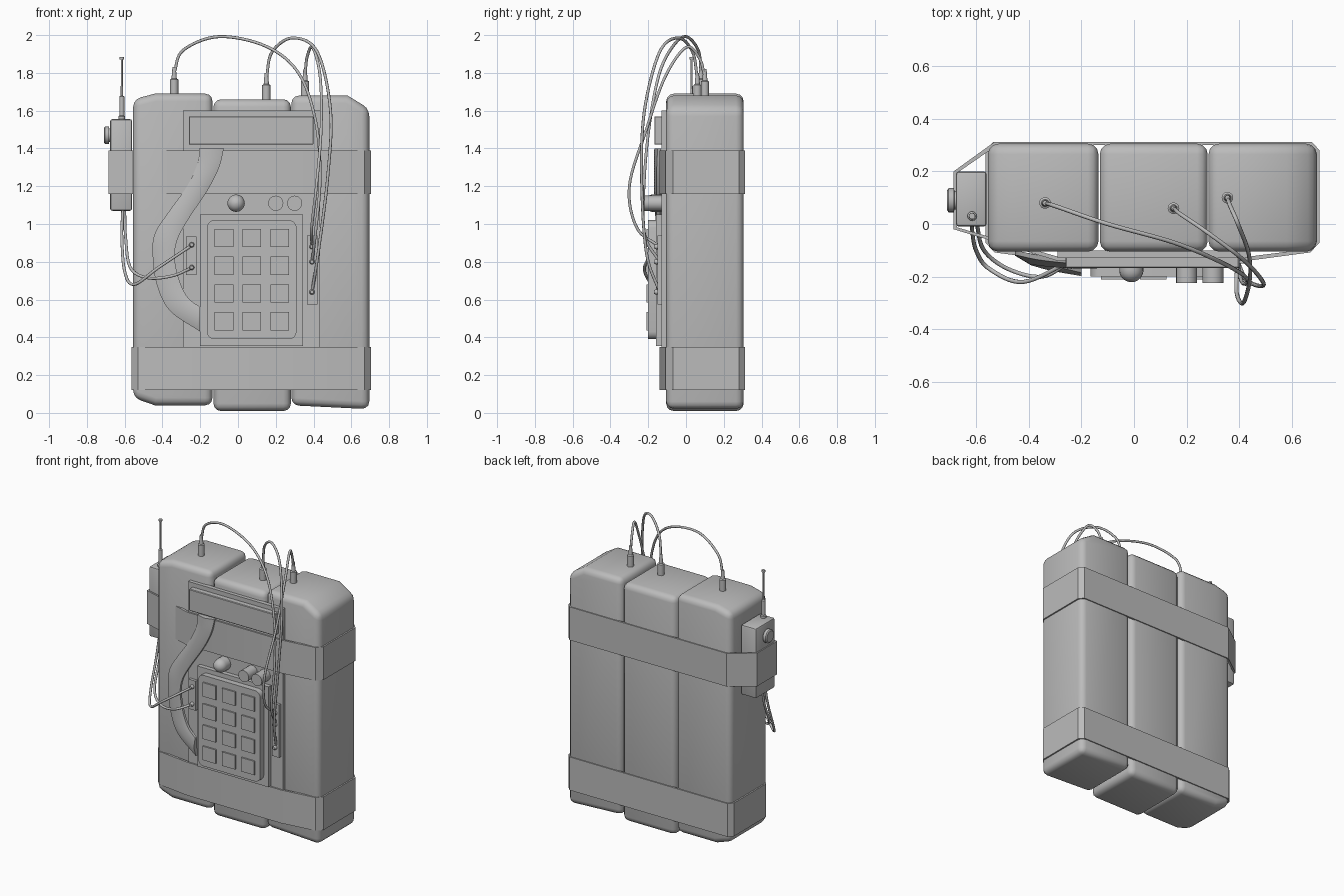
import bpy, bmesh, math
from mathutils import Vector, Matrix

if "Cube" in bpy.data.objects:
    bpy.data.objects.remove(bpy.data.objects["Cube"], do_unlink=True)

grey = bpy.data.materials.new("matte_grey")
grey.use_nodes = True
grey.diffuse_color = (0.5, 0.5, 0.5, 1)
grey.node_tree.nodes["Principled BSDF"].inputs["Base Color"].default_value = (0.5, 0.5, 0.5, 1)


def finish(bm, name, bevel=0, segments=3, limit=35, smooth=35):
    """Bevel the sharp edges, make the object and shade it."""
    bmesh.ops.recalc_face_normals(bm, faces=bm.faces[:])
    if bevel:
        sharp = [e for e in bm.edges
                 if e.is_manifold and e.calc_face_angle(0) > math.radians(limit)]
        bmesh.ops.bevel(bm, geom=sharp, offset=bevel, segments=segments,
                        profile=0.5, affect='EDGES', clamp_overlap=True)
    mesh = bpy.data.meshes.new(name)
    bm.to_mesh(mesh)
    bm.free()
    mesh.materials.append(grey)
    ob = bpy.data.objects.new(name, mesh)
    bpy.context.collection.objects.link(ob)
    bpy.ops.object.select_all(action='DESELECT')
    ob.select_set(True)
    bpy.context.view_layer.objects.active = ob
    bpy.ops.object.shade_smooth_by_angle(angle=math.radians(smooth))
    return ob


def prism(name, outline, y0, y1, **kw):
    """Extrude an x-z outline from y0 to y1."""
    bm = bmesh.new()
    face = bm.faces.new([bm.verts.new((x, y0, z)) for x, z in outline])
    moved = bmesh.ops.extrude_face_region(bm, geom=[face])["geom"]
    bmesh.ops.translate(bm, vec=(0, y1 - y0, 0),
                        verts=[v for v in moved if isinstance(v, bmesh.types.BMVert)])
    return finish(bm, name, **kw)


def box(name, x0, x1, y0, y1, z0, z1, **kw):
    return prism(name, [(x0, z0), (x1, z0), (x1, z1), (x0, z1)], y0, y1, **kw)


def rounded(x0, x1, z0, z1, r, steps=5):
    """Outline of a rectangle with round corners."""
    pts = []
    corners = [(x1 - r, z1 - r), (x0 + r, z1 - r), (x0 + r, z0 + r), (x1 - r, z0 + r)]
    for k, (cx, cz) in enumerate(corners):
        for i in range(steps):
            a = math.pi / 2 * (k + i / (steps - 1))
            pts.append((cx + r * math.cos(a), cz + r * math.sin(a)))
    return pts


def lathe(name, base, axis, profile, sides=20):
    """Turn a (radius, distance) profile round an axis that starts at base."""
    bm = bmesh.new()
    rings = [[bm.verts.new((r * math.cos(math.tau * i / sides),
                            r * math.sin(math.tau * i / sides), d)) for i in range(sides)]
             for r, d in profile]
    for a, b in zip(rings, rings[1:]):
        for i in range(sides):
            j = (i + 1) % sides
            bm.faces.new((a[i], a[j], b[j], b[i]))
    bm.faces.new(rings[0])
    bm.faces.new(rings[-1])
    turn = Vector((0, 0, 1)).rotation_difference(Vector(axis)).to_matrix().to_4x4()
    bm.transform(Matrix.Translation(base) @ turn)
    return finish(bm, name)


def spline_points(pts, steps=8):
    """Smooth path through the points."""
    pts = [Vector(p) for p in pts]
    pts = [2 * pts[0] - pts[1]] + pts + [2 * pts[-1] - pts[-2]]
    out = []
    for a, b, c, d in zip(pts, pts[1:], pts[2:], pts[3:]):
        for i in range(steps):
            t = i / steps
            out.append(0.5 * (2 * b + (c - a) * t + (2 * a - 5 * b + 4 * c - d) * t * t
                              + (3 * b - a - 3 * c + d) * t ** 3))
    return out + [pts[-2]]


def cable(name, pts, radius=0.008, sides=8):
    path = spline_points(pts)
    bm = bmesh.new()
    rings = []
    side = Vector((0.3, 1, 0.1))
    for i, p in enumerate(path):
        tangent = (path[min(i + 1, len(path) - 1)] - path[max(i - 1, 0)]).normalized()
        side = (side - tangent * side.dot(tangent)).normalized()
        up = tangent.cross(side)
        rings.append([bm.verts.new(p + radius * (side * math.cos(math.tau * k / sides)
                                                 + up * math.sin(math.tau * k / sides)))
                      for k in range(sides)])
    for a, b in zip(rings, rings[1:]):
        for i in range(sides):
            j = (i + 1) % sides
            bm.faces.new((a[i], a[j], b[j], b[i]))
    bm.faces.new(rings[0])
    bm.faces.new(rings[-1])
    return finish(bm, name, smooth=60)


def strap(name, outline, z0, z1, thick=0.012):
    """Closed band round an x-y outline."""
    bm = bmesh.new()
    inner = [(x * (1 - thick * 1.6), 0.1 + (y - 0.1) * (1 - thick * 5)) for x, y in outline]
    loops = [[bm.verts.new((x, y, z)) for x, y in pts]
             for pts, z in ((outline, z0), (outline, z1), (inner, z1), (inner, z0))]
    n = len(outline)
    for k in range(4):
        a, b = loops[k], loops[(k + 1) % 4]
        for i in range(n):
            j = (i + 1) % n
            bm.faces.new((a[i], a[j], b[j], b[i]))
    return finish(bm, name, smooth=25)


# Three cells of the pack
prism("right_cell", [(-0.44, 0.04), (-0.135, 0.04), (-0.135, 1.69), (-0.44, 1.69),
                     (-0.555, 1.66), (-0.555, 0.08)], -0.105, 0.305, bevel=0.04)
box("middle_cell", -0.13, 0.28, -0.105, 0.305, 0.01, 1.66, bevel=0.04)
prism("left_cell", [(0.283, 0.04), (0.695, 0.02), (0.695, 1.61), (0.58, 1.68),
                    (0.283, 1.68)], -0.105, 0.305, bevel=0.04)

# Straps
front_edge = [(-0.29, -0.14), (0.43, -0.14), (0.67, -0.108), (0.705, -0.07),
              (0.705, 0.28), (0.675, 0.312)]
strap("upper_strap", [(-0.685, -0.02)] + front_edge + [(-0.53, 0.312), (-0.685, 0.2)], 1.16, 1.39)
strap("lower_strap", [(-0.565, -0.07), (-0.53, -0.108)] + front_edge
      + [(-0.535, 0.312), (-0.565, 0.28)], 0.12, 0.35)

# Front panel, display housing and ports
box("front_panel", -0.29, 0.435, -0.13, -0.1, 0.34, 1.60)
box("display_housing", -0.26, 0.40, -0.168, -0.12, 1.42, 1.57, bevel=0.004, segments=1)
box("right_port", -0.275, -0.22, -0.15, -0.12, 0.73, 0.935)
box("left_port", 0.365, 0.42, -0.15, -0.12, 0.575, 0.94)

# Keypad
box("keypad_base", -0.2, 0.345, -0.16, -0.12, 0.355, 1.05)
prism("keypad_plate", rounded(-0.165, 0.31, 0.39, 1.02, 0.04), -0.2, -0.15)
for row in range(4):
    for col in range(3):
        x, z = -0.075 + col * 0.148, 0.485 + row * 0.147
        box("key", x - 0.05, x + 0.05, -0.21, -0.19, z - 0.048, z + 0.048)

# Controls above the keypad
dome = [(0.046 * math.cos(a), 0.05 + 0.046 * math.sin(a))
        for a in (math.pi / 2 * i / 6.2 for i in range(7))]
lathe("round_knob", (-0.01, -0.125, 1.11), (0, -1, 0), [(0.046, 0)] + dome)
for x in (0.2, 0.3):
    lathe("dial", (x, -0.125, 1.11), (0, -1, 0), [(0.04, 0), (0.04, 0.1)])

# Flat cable sleeve, a pair of edges joined across
outer = spline_points([(-0.205, -0.15, 1.40), (-0.215, -0.148, 1.32), (-0.27, -0.147, 1.2),
                       (-0.37, -0.135, 1.06), (-0.44, -0.12, 0.95), (-0.452, -0.12, 0.84),
                       (-0.43, -0.13, 0.68), (-0.36, -0.15, 0.54), (-0.2, -0.175, 0.43)])
inner = spline_points([(-0.075, -0.15, 1.40), (-0.10, -0.155, 1.3), (-0.16, -0.155, 1.18),
                       (-0.26, -0.155, 1.03), (-0.32, -0.155, 0.92), (-0.335, -0.155, 0.82),
                       (-0.31, -0.16, 0.70), (-0.265, -0.17, 0.61), (-0.2, -0.185, 0.56)])
bm = bmesh.new()
rows = []
for a, b in zip(outer, inner):
    ring = [a, a.lerp(b, 0.5) - Vector((0, 0.018, 0)), b,
            b + Vector((0, 0.018, 0)), a + Vector((0, 0.018, 0))]
    rows.append([bm.verts.new(p) for p in ring])
for a, b in zip(rows, rows[1:]):
    for i in range(5):
        j = (i + 1) % 5
        bm.faces.new((a[i], a[j], b[j], b[i]))
bm.faces.new(rows[0])
bm.faces.new(rows[-1])
finish(bm, "cable_sleeve", smooth=40)

# Side radio with knob and antenna
box("radio_body", -0.677, -0.56, -0.01, 0.2, 1.07, 1.555, bevel=0.012, segments=2)
lathe("radio_knob", (-0.67, 0.09, 1.47), (-1, 0, 0),
      [(0.035, 0), (0.035, 0.012), (0.046, 0.014), (0.046, 0.034), (0.038, 0.04)])
lathe("antenna", (-0.615, 0.03, 1.55), (0, 0, 1),
      [(0.018, 0), (0.018, 0.02), (0.013, 0.025), (0.013, 0.125), (0.006, 0.13),
       (0.005, 0.32), (0.012, 0.321), (0.012, 0.333)], 12)

# Connectors on the cells
for x, y, z in ((-0.338, 0.08, 1.68), (0.15, 0.06, 1.65), (0.355, 0.1, 1.67)):
    lathe("connector", (x, y, z), (0, 0, 1),
          [(0.022, 0), (0.022, 0.085), (0.014, 0.09), (0.009, 0.15)], 14)

# Cables from the cells to the left port
cable("right_cell_cable", [(-0.338, 0.08, 1.8), (-0.29, 0.065, 1.92), (-0.1, 0, 1.992),
                           (0.15, -0.07, 1.94), (0.32, -0.14, 1.8), (0.41, -0.19, 1.55),
                           (0.435, -0.22, 1.25), (0.41, -0.22, 0.95), (0.392, -0.14, 0.8)])
cable("middle_cell_cable", [(0.15, 0.06, 1.77), (0.18, 0.035, 1.91), (0.29, -0.04, 1.985),
                            (0.42, -0.14, 1.91), (0.49, -0.22, 1.6), (0.475, -0.235, 1.25),
                            (0.425, -0.21, 0.85), (0.392, -0.14, 0.64)])
cable("left_cell_cable", [(0.355, 0.1, 1.78), (0.365, 0.07, 1.88), (0.395, 0, 1.935),
                          (0.435, -0.11, 1.78), (0.44, -0.21, 1.5), (0.415, -0.3, 1.2),
                          (0.39, -0.26, 0.98), (0.392, -0.14, 0.88)])

# Cables from the radio to the right port
cable("radio_cable_upper", [(-0.61, 0.01, 1.08), (-0.615, -0.02, 0.93), (-0.6, -0.1, 0.75),
                            (-0.55, -0.17, 0.68), (-0.42, -0.22, 0.77), (-0.24, -0.14, 0.89)])
cable("radio_cable_lower", [(-0.6, 0.03, 1.08), (-0.595, -0.01, 0.93), (-0.57, -0.1, 0.77),
                            (-0.48, -0.17, 0.715), (-0.35, -0.2, 0.725), (-0.24, -0.14, 0.77)])

# Plugs at the port ends
for x, z in ((-0.245, 0.89), (-0.245, 0.77), (0.392, 0.64), (0.392, 0.8), (0.392, 0.88)):
    lathe("plug", (x, -0.14, z), (0, -1, 0), [(0.014, 0), (0.014, 0.018), (0.009, 0.03)], 12)
